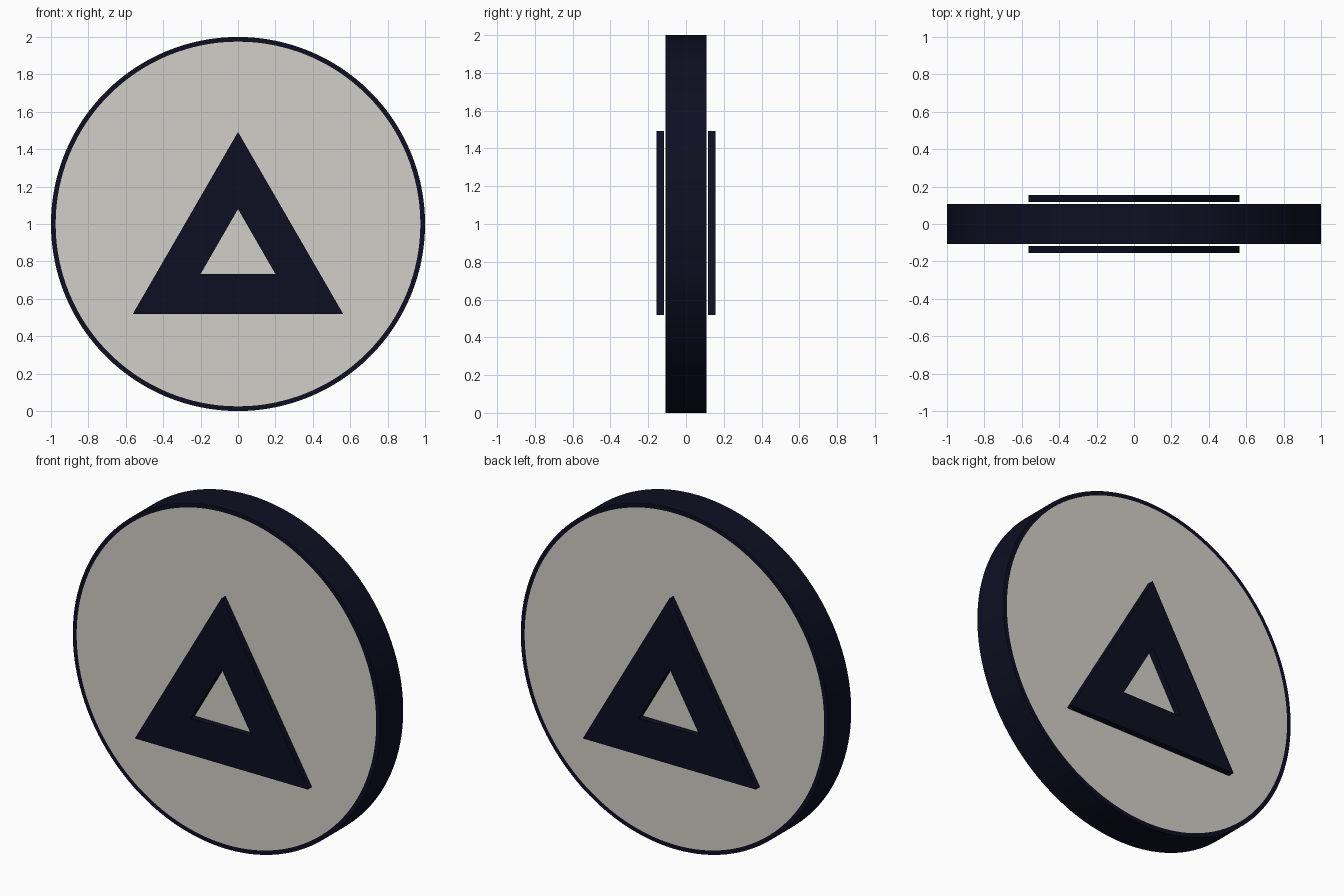
import bpy, bmesh, math
from mathutils import Matrix

if "Cube" in bpy.data.objects:
    bpy.data.objects.remove(bpy.data.objects["Cube"])


def material(name, rgb):
    m = bpy.data.materials.new(name)
    m.diffuse_color = (*rgb, 1)
    m.use_nodes = True
    m.node_tree.nodes["Principled BSDF"].inputs["Base Color"].default_value = m.diffuse_color
    return m


navy = material("dark navy", (0.0045, 0.0045, 0.016))
stone = material("warm light grey", (0.64, 0.62, 0.57))


def add_object(name, bm, mats):
    bmesh.ops.recalc_face_normals(bm, faces=bm.faces)
    mesh = bpy.data.meshes.new(name)
    bm.to_mesh(mesh)
    bm.free()
    for m in mats:
        mesh.materials.append(m)
    ob = bpy.data.objects.new(name, mesh)
    bpy.context.collection.objects.link(ob)
    return ob


# Round disc: navy rim with inset grey faces on both sides
bm = bmesh.new()
bmesh.ops.create_cone(bm, cap_ends=True, segments=128, radius1=1, radius2=1, depth=0.215,
                      matrix=Matrix.Translation((0, 0, 1)) @ Matrix.Rotation(math.pi / 2, 4, 'X'))
caps = [f for f in bm.faces if len(f.verts) > 4]
bmesh.ops.inset_individual(bm, faces=caps, thickness=0.025)
for f in caps:
    f.material_index = 1
disc = add_object("disc", bm, [navy, stone])
bpy.context.view_layer.objects.active = disc
disc.select_set(True)
bpy.ops.object.shade_smooth_by_angle(angle=math.radians(30))


# Triangular frame standing just off each face
def triangle(half_width, base, apex):
    return [(-half_width, base), (half_width, base), (0, apex)]


def triangle_frame(name, y0, y1):
    bm = bmesh.new()
    outer, inner = triangle(0.563, 0.518, 1.492), triangle(0.2, 0.733, 1.08)
    rings = [[bm.verts.new((x, y, z)) for x, z in pts]
             for pts, y in ((outer, y0), (inner, y0), (inner, y1), (outer, y1))]
    for a, b in zip(rings, rings[1:] + rings[:1]):
        for i in range(3):
            j = (i + 1) % 3
            bm.faces.new((a[i], a[j], b[j], b[i]))
    return add_object(name, bm, [navy])


for name, side in (("front_triangle", -1), ("back_triangle", 1)):
    triangle_frame(name, side * 0.117, side * 0.155)
